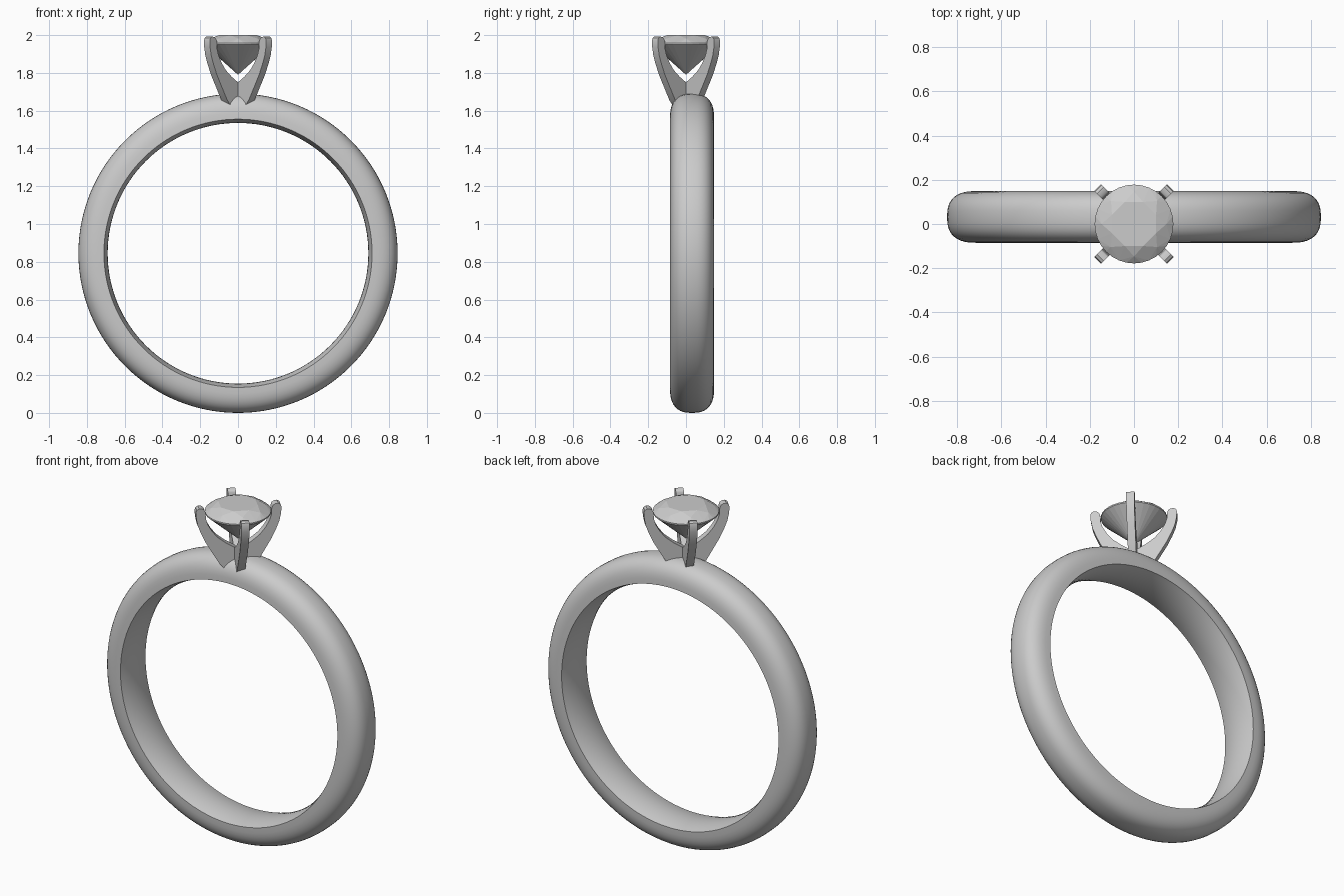
import bpy, bmesh
from math import pi, sin, cos, radians

if "Cube" in bpy.data.objects:
    bpy.data.objects.remove(bpy.data.objects["Cube"])


def finish(name, bm, smooth=None):
    bmesh.ops.recalc_face_normals(bm, faces=bm.faces)
    me = bpy.data.meshes.new(name)
    bm.to_mesh(me)
    bm.free()
    ob = bpy.data.objects.new(name, me)
    bpy.context.collection.objects.link(ob)
    if smooth:
        bpy.ops.object.select_all(action='DESELECT')
        ob.select_set(True)
        bpy.context.view_layer.objects.active = ob
        bpy.ops.object.shade_smooth_by_angle(angle=radians(smooth))
    return ob


# Band: domed outside, gently bulging comfort-fit inside, swept around y
def make_band(center_y=0.032, center_z=0.845, half=0.117, edge_r=0.71,
              dome=0.135, bulge=0.02, seg=128):
    profile = []
    for i in range(21):
        a = pi * i / 20
        c, s = cos(a), max(sin(a), 0)
        e = 2 / 2.6
        profile.append((half * abs(c) ** e * (1 if c > 0 else -1),
                        edge_r + dome * s ** e))
    for i in range(1, 10):
        t = -1 + 2 * i / 10
        profile.append((half * t, edge_r - bulge * (1 - t * t)))
    bm = bmesh.new()
    rings = []
    for k in range(seg):
        a = 2 * pi * k / seg
        rings.append([bm.verts.new((r * cos(a), center_y + y, center_z + r * sin(a)))
                      for y, r in profile])
    n = len(profile)
    for k in range(seg):
        p, q = rings[k], rings[(k + 1) % seg]
        for i in range(n):
            j = (i + 1) % n
            bm.faces.new((p[i], p[j], q[j], q[i]))
    finish("band", bm, 40)


# Prong: side profile (distance from axis, height) given thickness, on a diagonal
PRONG = [(0.0, 1.62), (0.075, 1.625), (0.102, 1.655), (0.14, 1.72), (0.18, 1.79),
         (0.205, 1.845), (0.222, 1.89), (0.231, 1.935), (0.233, 1.97),
         (0.228, 1.985), (0.215, 1.992), (0.198, 1.99), (0.187, 1.982),
         (0.180, 1.965), (0.179, 1.93), (0.168, 1.895), (0.146, 1.855),
         (0.114, 1.815), (0.07, 1.78), (0.022, 1.75), (0.0, 1.735)]


def make_prong(name, angle, half=0.022):
    bm = bmesh.new()
    ca, sa = cos(angle), sin(angle)
    sides = [[bm.verts.new((r * ca - w * sa, r * sa + w * ca, z)) for r, z in PRONG]
             for w in (-half, half)]
    bm.faces.new(sides[0])
    bm.faces.new(sides[1][::-1])
    n = len(PRONG)
    for i in range(n):
        j = (i + 1) % n
        bm.faces.new((sides[0][i], sides[0][j], sides[1][j], sides[1][i]))
    finish(name, bm, 30)


# Stone: brilliant cut as the hull of table, crown, girdle and culet points
def make_stone():
    bm = bmesh.new()

    def ring(count, radius, z, offset=0.0):
        for k in range(count):
            a = 2 * pi * (k + offset) / count
            bm.verts.new((radius * cos(a), radius * sin(a), z))

    ring(8, 0.108, 2.0, 0.5)
    ring(8, 0.147, 1.982)
    ring(32, 0.178, 1.957)
    ring(32, 0.178, 1.949)
    ring(8, 0.04, 1.829, 0.5)
    bm.verts.new((0, 0, 1.79))
    bmesh.ops.convex_hull(bm, input=bm.verts)
    bmesh.ops.dissolve_limit(bm, angle_limit=radians(1), verts=bm.verts, edges=bm.edges)
    finish("stone", bm)


make_band()
for i, label in enumerate(("back_right", "back_left", "front_left", "front_right")):
    make_prong("prong_" + label, pi / 4 + i * pi / 2)
make_stone()
